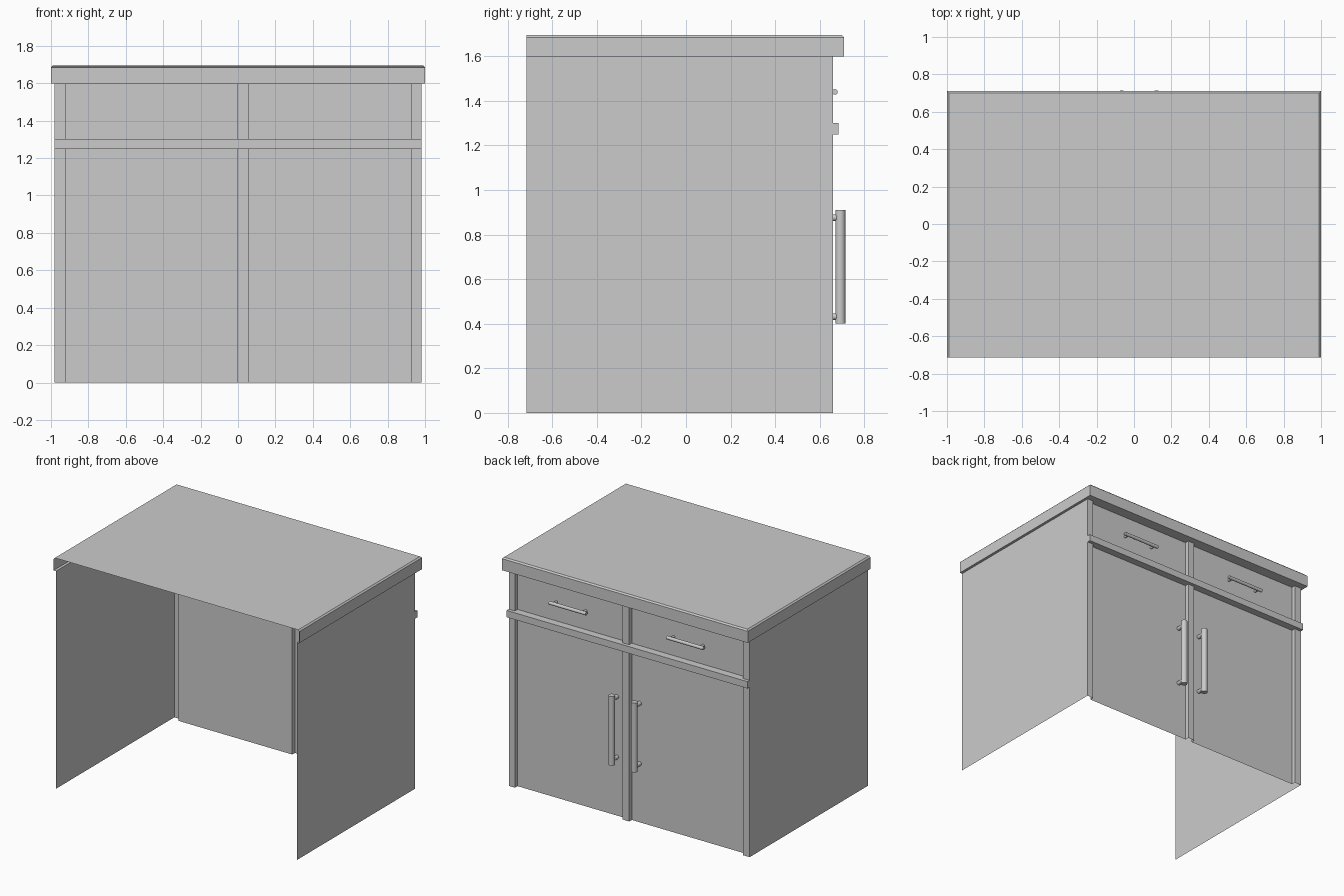
import bpy, bmesh, math
from mathutils import Vector

if "Cube" in bpy.data.objects:
    bpy.data.objects.remove(bpy.data.objects["Cube"])

BACK, FACE, RECESS = -0.715, 0.66, 0.63      # y of open rear, frame face, door panels
SIDE = 0.98                                  # x of the side walls
MID = (0.0, 0.055)                           # x range of the centre stile
OPENINGS = {"left": (-0.925, MID[0]), "right": (MID[1], 0.93)}


def finish(name, bm):
    me = bpy.data.meshes.new(name)
    bm.to_mesh(me)
    bm.free()
    ob = bpy.data.objects.new(name, me)
    bpy.context.collection.objects.link(ob)
    return ob


def sheet(name, points, extrude):
    """Open sheet: a polyline swept along a straight vector."""
    bm = bmesh.new()
    e = Vector(extrude)
    a = [bm.verts.new(p) for p in points]
    b = [bm.verts.new(Vector(p) + e) for p in points]
    for i in range(len(a) - 1):
        bm.faces.new((a[i], a[i + 1], b[i + 1], b[i]))
    return finish(name, bm)


def plan(name, pts, z0, z1):
    return sheet(name, [(x, y, z0) for x, y in pts], (0, 0, z1 - z0))


def rod(name, p, q, r, sides=16):
    p, q = Vector(p), Vector(q)
    bpy.ops.mesh.primitive_cylinder_add(vertices=sides, radius=r, depth=(q - p).length,
                                        location=(p + q) / 2)
    ob = bpy.context.object
    ob.name = name
    ob.rotation_euler = (q - p).to_track_quat('Z', 'Y').to_euler()
    bpy.ops.object.shade_smooth_by_angle(angle=math.radians(40))


# Worktop: hollow cap, open at the rear and below, chamfered on three upper edges
bm = bmesh.new()
bmesh.ops.create_cube(bm, size=1)
for v in bm.verts:
    v.co = (v.co.x * 2, 0.71 if v.co.y > 0 else BACK, 1.695 if v.co.z > 0 else 1.6)
bm.normal_update()
gone = [f for f in bm.faces if f.normal.y < -0.5 or f.normal.z < -0.5]
bmesh.ops.delete(bm, geom=gone, context='FACES')
edges = [e for e in bm.edges if len(e.link_faces) == 2 and all(v.co.z > 1.65 for v in e.verts)]
bmesh.ops.bevel(bm, geom=edges, offset=0.01, segments=1, affect='EDGES')
finish("worktop", bm)

# Underside of the worktop overhang
sheet("overhang_front", [(-1, RECESS, 1.6), (-1, 0.71, 1.6)], (2, 0, 0))
for side, x in (("left", -1), ("right", SIDE)):
    sheet("overhang_" + side, [(x, BACK, 1.6), (x, RECESS, 1.6)], (0.02, 0, 0))

# Side walls
plan("right_wall", [(SIDE, BACK), (SIDE, FACE)], 0, 1.6)
plan("left_wall", [(-SIDE, FACE), (-SIDE, BACK)], 0, 1.6)

# Upright stiles with their reveals, below and above the rail
for level, z0, z1 in (("lower", 0, 1.25), ("upper", 1.3, 1.6)):
    xl, xr = OPENINGS["left"][0], OPENINGS["right"][1]
    plan(level + "_right_stile", [(SIDE, FACE), (xr, FACE), (xr, RECESS)], z0, z1)
    plan(level + "_centre_stile", [(MID[1], RECESS), (MID[1], FACE),
                                   (MID[0], FACE), (MID[0], RECESS)], z0, z1)
    plan(level + "_left_stile", [(xl, RECESS), (xl, FACE), (-SIDE, FACE)], z0, z1)

# Projecting rail between drawers and doors, with end caps
sheet("rail", [(-SIDE, RECESS, 1.25), (-SIDE, 0.685, 1.25), (-SIDE, 0.685, 1.3),
               (-SIDE, RECESS, 1.3)], (2 * SIDE, 0, 0))
plan("rail_right_end", [(SIDE, FACE), (SIDE, 0.685)], 1.25, 1.3)
plan("rail_left_end", [(-SIDE, 0.685), (-SIDE, FACE)], 1.25, 1.3)

# Doors, drawer fronts and their bar handles
for side, (x0, x1) in OPENINGS.items():
    plan(side + "_door", [(x1, RECESS), (x0, RECESS)], 0, 1.25)
    plan(side + "_drawer", [(x1, RECESS), (x0, RECESS)], 1.3, 1.6)

    c = (x0 + x1) / 2
    rod(side + "_drawer_handle", (c - 0.15, 0.668, 1.44), (c + 0.15, 0.668, 1.44), 0.0125)
    for dx in (-0.12, 0.12):
        rod(side + "_drawer_handle_post", (c + dx, RECESS, 1.44), (c + dx, 0.668, 1.44), 0.009, 12)

    hx = -0.065 if side == "left" else 0.12
    rod(side + "_door_handle", (hx, 0.6925, 0.4), (hx, 0.6925, 0.91), 0.0225)
    for z in (0.432, 0.876):
        rod(side + "_door_handle_post", (hx, RECESS, z), (hx, 0.69, z), 0.015, 12)
